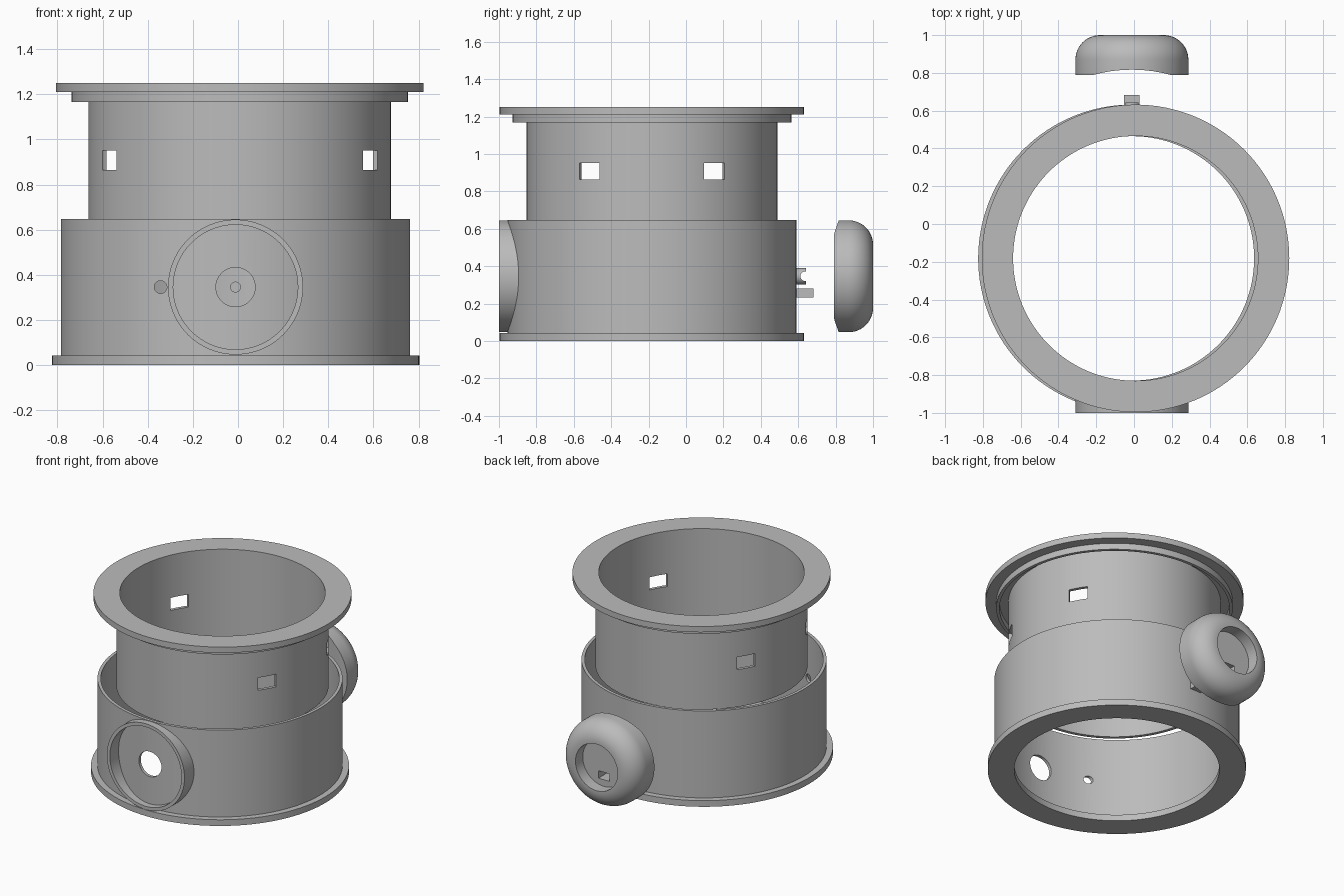
import bpy, bmesh, math
from mathutils import Matrix, Vector

if "Cube" in bpy.data.objects:
    bpy.data.objects.remove(bpy.data.objects["Cube"], do_unlink=True)

grey = bpy.data.materials.new("plain_grey")
grey.use_nodes = True
COLOR = (0.5, 0.5, 0.5, 1)
grey.diffuse_color = COLOR
grey.node_tree.nodes["Principled BSDF"].inputs["Base Color"].default_value = COLOR

LOW = Vector((-0.011, -0.182, 0))    # axis of drum and base
HIGH = Vector((0.008, -0.182, 0))    # axis of upper sleeve
KNOB = Vector((-0.011, 0, 0.346))    # horizontal axis of port and knob
ALONG_Y = Matrix.Rotation(-math.pi / 2, 4, 'X')
ALONG_X = Matrix.Rotation(math.pi / 2, 4, 'Y')


def finish(name, bm, matrix):
    bmesh.ops.recalc_face_normals(bm, faces=bm.faces)
    bm.transform(matrix)
    mesh = bpy.data.meshes.new(name)
    bm.to_mesh(mesh)
    bm.free()
    mesh.materials.append(grey)
    obj = bpy.data.objects.new(name, mesh)
    bpy.context.collection.objects.link(obj)
    return obj


def lathe(name, profile, centre, turn=Matrix(), steps=128):
    """Spin a closed (radius, height) outline around the local z axis."""
    bm = bmesh.new()
    verts = [bm.verts.new((r, 0, h)) for r, h in profile]
    edges = [bm.edges.new((verts[i - 1], verts[i])) for i in range(len(verts))]
    bmesh.ops.spin(bm, geom=verts + edges, cent=(0, 0, 0), axis=(0, 0, 1),
                   angle=2 * math.pi, steps=steps, use_merge=True)
    bmesh.ops.remove_doubles(bm, verts=bm.verts, dist=0.00001)
    return finish(name, bm, Matrix.Translation(centre) @ turn)


def tube(name, outer, inner, a, b, centre, turn=Matrix(), steps=128):
    return lathe(name, [(inner, a), (outer, a), (outer, b), (inner, b)], centre, turn, steps)


def rod(name, radius, a, b, centre, turn=Matrix(), steps=48):
    bm = bmesh.new()
    bmesh.ops.create_cone(bm, cap_ends=True, segments=steps, radius1=radius,
                          radius2=radius, depth=b - a)
    shift = Matrix.Translation((0, 0, (a + b) / 2))
    return finish(name, bm, Matrix.Translation(centre) @ turn @ shift)


def box(name, size, centre, turn=Matrix()):
    bm = bmesh.new()
    bmesh.ops.create_cube(bm, size=1)
    return finish(name, bm, Matrix.Translation(centre) @ turn @ Matrix.Diagonal((*size, 1)))


def cut(obj, *cutters):
    for cutter in cutters:
        mod = obj.modifiers.new("cut", 'BOOLEAN')
        mod.operation, mod.solver, mod.object = 'DIFFERENCE', 'EXACT', cutter
    graph = bpy.context.evaluated_depsgraph_get()
    graph.update()
    mesh = bpy.data.meshes.new_from_object(obj.evaluated_get(graph))
    obj.modifiers.clear()
    obj.data = mesh
    for cutter in cutters:
        bpy.data.objects.remove(cutter, do_unlink=True)


parts = []

# base flange
parts.append(tube("base_flange", 0.814, 0.647, 0, 0.043, LOW))

# lower drum with port hole, small side hole and rear pivot hole
drum = tube("lower_drum", 0.773, 0.752, 0.04, 0.648, LOW)
cut(drum,
    rod("port_cutter", 0.087, -1.1, -0.7, KNOB, ALONG_Y),
    rod("side_cutter", 0.028, -1.1, -0.7, KNOB + Vector((-0.332, 0, 0)), ALONG_Y),
    rod("pivot_cutter", 0.022, 0.4, 0.7, KNOB, ALONG_Y))
parts.append(drum)

# front port ring, trimmed to the drum
port = tube("front_port_ring", 0.299, 0.276, -1, -0.82, KNOB, ALONG_Y, 96)
cut(port, rod("drum_trim", 0.769, -0.5, 1.5, LOW, steps=128))
parts.append(port)

# upper sleeve with four windows
sleeve = tube("upper_sleeve", 0.67, 0.648, 0.605, 1.22, HIGH)
windows = []
for degrees in (30, 150, 210, 330):
    turn = Matrix.Rotation(math.radians(degrees), 4, 'Z')
    place = HIGH + turn @ Vector((0.66, 0, 0)) + Vector((0, 0, 0.908))
    windows.append(box("window_cutter", (0.2, 0.125, 0.088), place, turn))
cut(sleeve, *windows)
parts.append(sleeve)

# top flange and the lip beneath it
parts.append(tube("top_flange", 0.814, 0.648, 1.21, 1.25, HIGH))
parts.append(tube("top_lip", 0.746, 0.725, 1.167, 1.215, HIGH))

# rear pivot with a notched tip, and the key block under it
pivot = tube("rear_pivot", 0.043, 0.022, 0.575, 0.642, KNOB, ALONG_Y, 48)
cut(pivot, rod("notch_cutter", 0.026, -0.2, 0.2, KNOB + Vector((0, 0.638, 0)), ALONG_X))
parts.append(pivot)
parts.append(box("rear_key_block", (0.08, 0.105, 0.048), (-0.012, 0.6305, 0.256)))

# loose rounded knob with dished face
outline = [(0, 0.79), (0.299, 0.79)]
for i in range(13):
    a = math.radians(90 * i / 12)
    outline.append((0.169 + 0.13 * math.cos(a), 0.87 + 0.13 * math.sin(a)))
outline += [(0.162, 1), (0.162, 0.92), (0, 0.92)]
knob = lathe("rear_knob", outline, KNOB, ALONG_Y, 96)
cut(knob,
    rod("saddle_cutter", 0.772, -0.5, 1.5, (-0.011, 0.045, 0), steps=128),
    box("slot_cutter", (0.084, 0.4, 0.052), (-0.012, 0.85, 0.256)),
    rod("socket_cutter", 0.045, 0.7, 0.87, KNOB, ALONG_Y))
parts.append(knob)

# smooth curved faces, keep hard edges
bpy.ops.object.select_all(action='DESELECT')
for obj in parts:
    obj.select_set(True)
bpy.context.view_layer.objects.active = parts[0]
bpy.ops.object.shade_smooth_by_angle(angle=math.radians(30))
